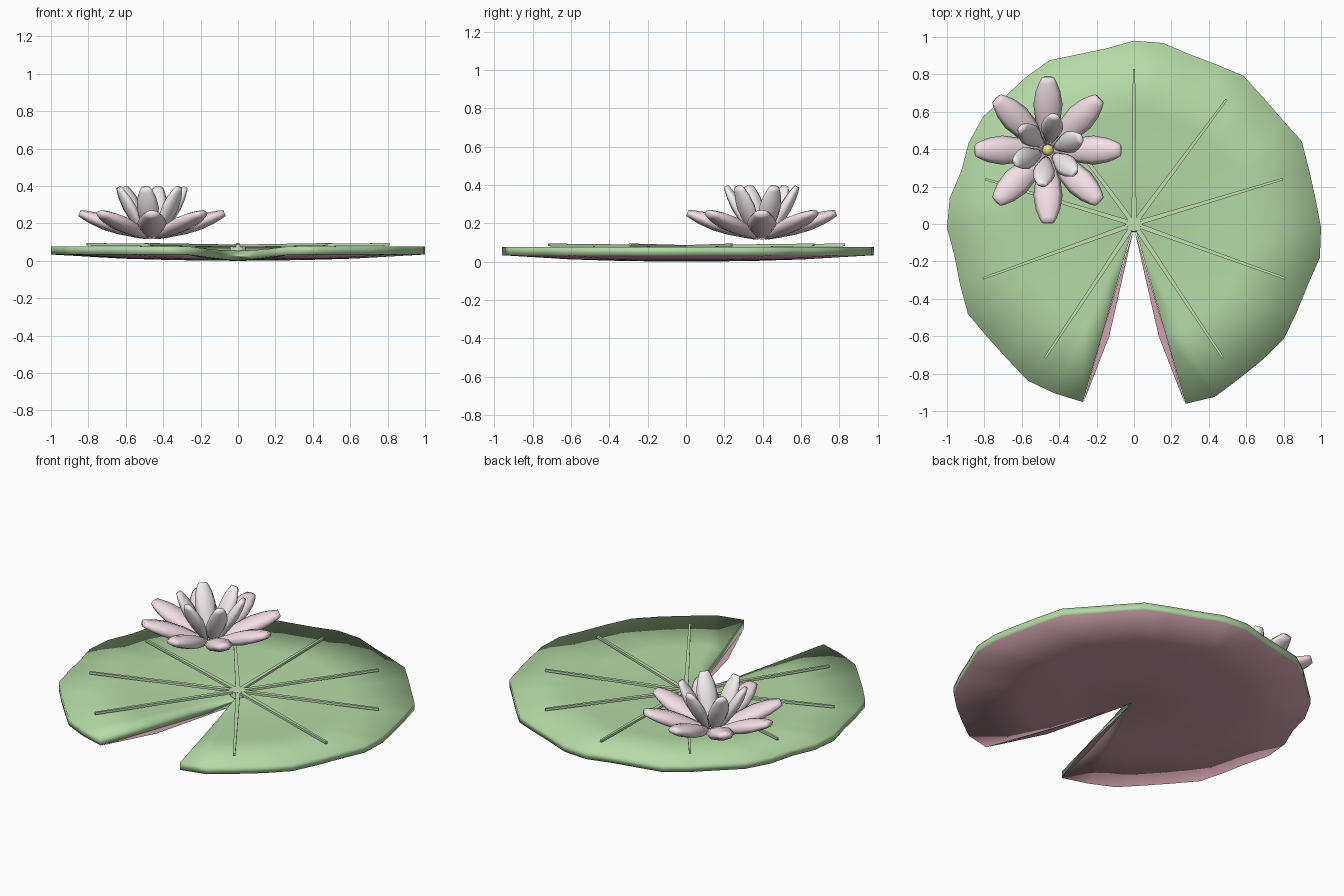
import bpy, bmesh, math
from mathutils import Vector, Matrix

if "Cube" in bpy.data.objects:
    bpy.data.objects.remove(bpy.data.objects["Cube"])


def material(name, rgb):
    m = bpy.data.materials.new(name)
    m.diffuse_color = (*rgb, 1)
    m.use_nodes = True
    m.node_tree.nodes["Principled BSDF"].inputs["Base Color"].default_value = m.diffuse_color
    return m


LEAF = material("leaf_green", (0.46, 0.70, 0.38))
UNDER = material("underside_pink", (0.62, 0.36, 0.42))
VEIN = material("vein_green", (0.55, 0.74, 0.45))
PINK = material("petal_pink", (0.91, 0.74, 0.80))
PALE = material("petal_pale", (0.92, 0.86, 0.89))
GOLD = material("gold", (0.88, 0.74, 0.28))


def finish(bm, name, mats, smooth=True):
    bmesh.ops.recalc_face_normals(bm, faces=bm.faces)
    me = bpy.data.meshes.new(name)
    bm.to_mesh(me)
    bm.free()
    for m in mats:
        me.materials.append(m)
    for p in me.polygons:
        p.use_smooth = smooth
    ob = bpy.data.objects.new(name, me)
    bpy.context.collection.objects.link(ob)
    return ob


def polar(r, a, z):
    return Vector((r * math.cos(a), r * math.sin(a), z))


# Pad: notched wavy disc, slightly dished, green above and pink below
RADII = [1.0, 1.02, 1.0, 1.0, 1.01, .99, .985, 1.01, 1.0, .98, .98, 1.0, .97,
         .967, .985, .96, .955, .98, .98, .95, .955, .985, .975, .97, .99, .985,
         .966, .995, 1.0, .975, .985, 1.01, .99, .99, 1.012, 1.0, .99]
HALF = math.radians(164)
N = len(RADII)
RINGS = [(0.35, .004, .058), (0.62, .012, .065), (1.0, .034, .078)]

bm = bmesh.new()
mid_b, mid_t = bm.verts.new((0, 0, 0)), bm.verts.new((0, 0, .054))
bot, top = [], []
for f, zb, zt in RINGS:
    angles = [math.pi / 2 - HALF + 2 * HALF * i / (N - 1) for i in range(N)]
    bot.append([bm.verts.new(polar(r * f, a, zb)) for r, a in zip(RADII, angles)])
    top.append([bm.verts.new(polar(r * f, a, zt)) for r, a in zip(RADII, angles)])


def face(vs, mat=0):
    bm.faces.new(vs).material_index = mat


for i in range(N - 1):
    face((mid_t, top[0][i], top[0][i + 1]))
    face((mid_b, bot[0][i + 1], bot[0][i]), 1)
    for k in range(len(RINGS) - 1):
        face((top[k][i], top[k + 1][i], top[k + 1][i + 1], top[k][i + 1]))
        face((bot[k][i + 1], bot[k + 1][i + 1], bot[k + 1][i], bot[k][i]), 1)
    face((top[-1][i], bot[-1][i], bot[-1][i + 1], top[-1][i + 1]))
for e in (0, N - 1):
    t = [mid_t] + [ring[e] for ring in top]
    b = [mid_b] + [ring[e] for ring in bot]
    for k in range(len(RINGS)):
        face((t[k], t[k + 1], b[k + 1], b[k]))
finish(bm, "lily_pad", [LEAF, UNDER])

# Pink lip of the underside peeking into the notch
bm = bmesh.new()
for s in (-1, 1):
    pts = [(0, -.02, .001), (s * .132, -.6, .012), (s * .27, -.955, .034),
           (s * .172, -.6, .012)]
    bm.faces.new([bm.verts.new(p) for p in pts])
finish(bm, "notch_lip", [UNDER], False)

# Veins: tapered bars radiating from the hub
bm = bmesh.new()
for k in range(-4, 5):
    a = math.pi / 2 + k * math.radians(36.6)
    length = .83 if abs(k) < 3 else .86
    rot = Matrix.Rotation(a, 4, 'Z')
    bar = bmesh.ops.create_cube(bm, size=1)["verts"]
    for v in bar:
        tip = v.co.x > 0
        w = .006 if tip else .013
        z = .088 if tip else .080
        v.co = rot @ Vector((length if tip else .03, math.copysign(w, v.co.y),
                             z + math.copysign(.007, v.co.z)))
finish(bm, "veins", [VEIN], False)

bm = bmesh.new()
bmesh.ops.create_cone(bm, cap_ends=True, segments=12, radius1=.045, radius2=.04,
                      depth=.035, matrix=Matrix.Translation((0, 0, .07)))
finish(bm, "vein_hub", [VEIN], False)

# Flower
FLOWER = Vector((-.46, .395, 0))
PROFILE = [(0, .25), (.15, .52), (.38, .87), (.6, 1.0), (.8, .84), (.93, .6), (1, .42)]


def petal_ring(name, count, start, base, tip, width, thick, mat, sides=8):
    """Ring of blunt, flattened petals running from base (r, z) to tip (r, z)."""
    bm = bmesh.new()
    p0, p1 = Vector((base[0], 0, base[1])), Vector((tip[0], 0, tip[1]))
    axis = (p1 - p0).normalized()
    up = Vector((-axis.z, 0, axis.x))
    for n in range(count):
        rot = Matrix.Rotation(math.radians(start + 360 * n / count), 4, 'Z')
        loops = []
        for t, s in PROFILE:
            loop = []
            for j in range(sides):
                a = 2 * math.pi * j / sides
                co = (p0.lerp(p1, t) + up * (math.sin(a) * thick * s)
                      + Vector((0, math.cos(a) * width * s, 0)))
                loop.append(bm.verts.new(FLOWER + rot @ co))
            loops.append(loop)
        for u, v in zip(loops, loops[1:]):
            for j in range(sides):
                k = (j + 1) % sides
                bm.faces.new((u[j], u[k], v[k], v[j]))
        bm.faces.new(loops[0][::-1])
        bm.faces.new(loops[-1])
    return finish(bm, name, [mat])


petal_ring("outer_petals", 8, 0, (.03, .125), (.388, .255), .078, .04, PINK)
petal_ring("inner_petals", 6, 20, (.04, .13), (.188, .392), .06, .032, PALE)

# Flower centre
bm = bmesh.new()
bmesh.ops.create_uvsphere(bm, u_segments=8, v_segments=6, radius=.032,
                          matrix=Matrix.Translation(FLOWER + Vector((0, 0, .19))))
finish(bm, "flower_centre", [GOLD])
